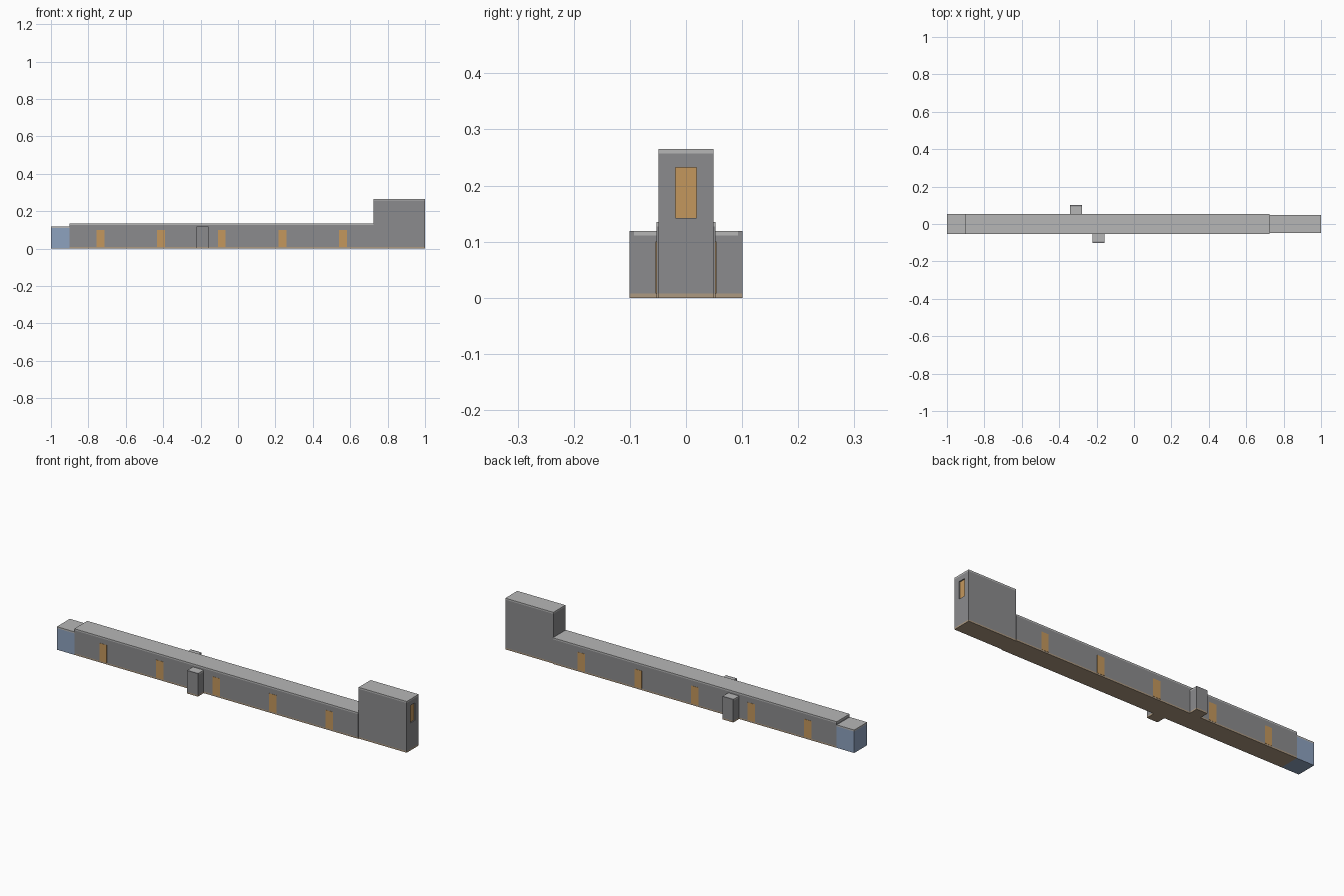
import bpy, bmesh
from mathutils import Vector

cube = bpy.data.objects.get("Cube")
if cube:
    bpy.data.objects.remove(cube, do_unlink=True)


def material(name, colour):
    m = bpy.data.materials.new(name)
    m.use_nodes = True
    m.diffuse_color = (*colour, 1)
    m.node_tree.nodes["Principled BSDF"].inputs["Base Color"].default_value = (*colour, 1)
    return m


WALL = material("wall grey", (0.26, 0.26, 0.27))
ROOF = material("roof light grey", (0.47, 0.47, 0.47))
FLOOR = material("floor tan", (0.42, 0.32, 0.22))
DOOR = material("door orange", (0.55, 0.31, 0.11))
GLASS = material("glass blue", (0.27, 0.36, 0.52))

T = 0.008  # slab and wall thickness


def box(name, x, y, z, mat):
    """Box spanning the given (low, high) ranges."""
    bm = bmesh.new()
    bmesh.ops.create_cube(bm, size=1)
    for v in bm.verts:
        v.co = Vector([r[0] if c < 0 else r[1] for c, r in zip(v.co, (x, y, z))])
    mesh = bpy.data.meshes.new(name)
    bm.to_mesh(mesh)
    bm.free()
    mesh.materials.append(mat)
    obj = bpy.data.objects.new(name, mesh)
    bpy.context.collection.objects.link(obj)
    return obj


def wing(name, x, y, height, wall, floor):
    """Floor slab, wall block and roof slab stacked up."""
    box(name + "_floor", x, y, (0, T), floor)
    walls = box(name + "_walls", x, y, (T, height - T), wall)
    box(name + "_roof", x, y, (height - T, height), ROOF)
    return walls


# Corridor, glazed end and tall end
wing("corridor", (-0.9, 0.725), (-0.053, 0.053), 0.135, WALL, FLOOR)
wing("glazed_end", (-1, -0.9), (-0.053, 0.053), 0.119, GLASS, GLASS)
tower = wing("tall_end", (0.725, 1), (-0.049, 0.049), 0.265, WALL, FLOOR)

# Recessed window in the end wall of the tall end
cutter = box("window_cutter", (1 - T, 1.1), (-0.019, 0.019), (0.142, 0.232), WALL)
cutter.hide_render = True
cutter.hide_set(True)
cut = tower.modifiers.new("window_opening", "BOOLEAN")
cut.object = cutter
cut.solver = "EXACT"
box("end_window", (1 - T, 1.002 - T), (-0.019, 0.019), (0.142, 0.232), DOOR)

# Doors along both long sides
for side, s in (("right", -1), ("left", 1)):
    for i in range(5):
        x = -0.735 + i * 0.324
        box(f"{side}_door_{i + 1}", (x - 0.021, x + 0.021),
            sorted((s * 0.05, s * 0.054)), (T, 0.1), DOOR)

# Side porches, each with a full-height outer wall
for name, s, x in (("front_porch", -1, -0.19), ("back_porch", 1, -0.31)):
    span = (x - 0.031, x + 0.031)
    wing(name, span, sorted((s * 0.053, s * (0.101 - T))), 0.119, WALL, FLOOR)
    box(name + "_outer_wall", span, sorted((s * (0.101 - T), s * 0.101)), (T, 0.119), WALL)
    box(name + "_sill", span, sorted((s * (0.101 - T), s * 0.101)), (0, T), FLOOR)
